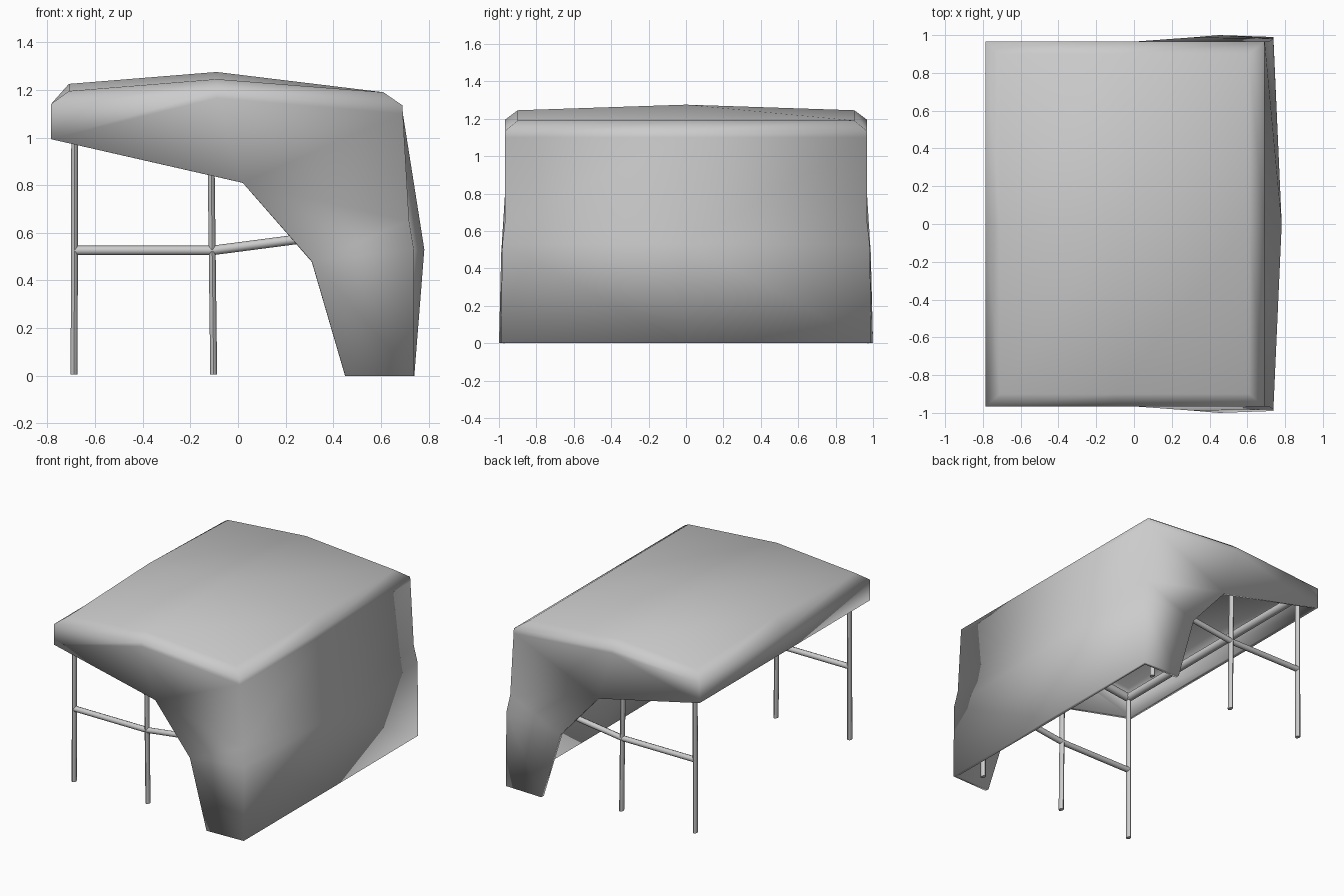
import bpy
import bmesh
from mathutils import Vector, Matrix

if "Cube" in bpy.data.objects:
    bpy.data.objects.remove(bpy.data.objects["Cube"])


def finish(bm, name, angle=None):
    mesh = bpy.data.meshes.new(name)
    bm.to_mesh(mesh)
    bm.free()
    ob = bpy.data.objects.new(name, mesh)
    bpy.context.collection.objects.link(ob)
    bpy.ops.object.select_all(action='DESELECT')
    ob.select_set(True)
    bpy.context.view_layer.objects.active = ob
    if angle is None:
        bpy.ops.object.shade_smooth()
    else:
        bpy.ops.object.shade_smooth_by_angle(angle=angle)
    return ob


# Canvas cover: named points of the front half, mirrored to the back
pts = {
    # roof centre line and roof edge
    'rc0': (-0.71, 0, 1.225), 'rc1': (-0.09, 0, 1.275), 'rc2': (0.61, 0, 1.19),
    're0': (-0.71, -0.9, 1.195), 're1': (-0.09, -0.9, 1.245), 're2': (0.61, -0.9, 1.19),
    # eaves
    'el': (-0.785, 0, 1.14), 'e0': (-0.785, -0.967, 1.14),
    'e1': (-0.09, -0.967, 1.195), 'e2': (0.69, -0.967, 1.135), 'er': (0.69, 0, 1.135),
    # holding line just under the eaves
    'f1': (-0.09, -0.967, 1.165), 'f2': (0.692, -0.967, 1.1), 'fr': (0.692, 0, 1.1),
    # left flap and cut-away hem
    'hl': (-0.785, 0, 0.993), 'h0': (-0.785, -0.967, 0.993),
    'h1': (0.02, -0.967, 0.81), 'h2': (0.31, -0.988, 0.48), 'h3': (0.45, -1, 0),
    # right wall
    'w1': (0.718, -0.968, 0.65), 'w2': (0.738, -0.982, 0.53), 'w3': (0.738, -0.99, 0),
    'c2': (0.782, 0, 0.53), 'c3': (0.74, 0, 0),
}
faces = [
    're0 re1 rc1 rc0', 're1 re2 rc2 rc1',
    'e0 e1 re1 re0', 'e1 e2 re2 re1', 'e2 er rc2 re2', 'el e0 re0 rc0',
    'hl h0 e0 el', 'f1 f2 e2 e1', 'f2 fr er e2',
    'h0 f1 e1 e0', 'h0 h1 f1', 'h1 f2 f1', 'h1 w1 f2', 'h1 h2 w1',
    'h2 w2 w1', 'h2 h3 w3 w2',
    'w1 c2 fr f2', 'w1 w2 c2', 'w2 w3 c3 c2',
]
bm = bmesh.new()
for side in (1, -1):
    vs = {k: bm.verts.new((x, y * side, z)) for k, (x, y, z) in pts.items()}
    for f in faces:
        loop = [vs[k] for k in f.split()]
        bm.faces.new(loop if side == 1 else loop[::-1])
bmesh.ops.remove_doubles(bm, verts=bm.verts[:], dist=0.0005)
cover = finish(bm, "canvas_cover")
# Cloth thickness, folded inwards
thick = cover.modifiers.new("thickness", 'SOLIDIFY')
thick.thickness = 0.03
thick.offset = -1


def pole(name, a, b, r, depth=1.0):
    a, b = Vector(a), Vector(b)
    bm = bmesh.new()
    bmesh.ops.create_cone(bm, cap_ends=True, segments=8, radius1=r, radius2=r,
                          depth=(b - a).length)
    rot = (b - a).to_track_quat('Z', 'Y').to_matrix().to_4x4()
    rot.translation = (a + b) / 2
    bmesh.ops.transform(bm, matrix=rot, verts=bm.verts[:])
    # widen legs front to back
    mid = Matrix.Translation((0, a.y, 0))
    bmesh.ops.transform(bm, matrix=mid @ Matrix.Diagonal((1, depth, 1, 1)) @ mid.inverted(),
                        verts=bm.verts[:])
    finish(bm, name, 0.9)


# Pole frame: three legs per side, middle rails and top rails
for side, y in (("front", -0.875), ("back", 0.875)):
    pole(side + "_left_leg", (-0.688, y, 0.005), (-0.685, y, 1.08), 0.0145, 1.4)
    pole(side + "_middle_leg", (-0.102, y, 0.005), (-0.116, y, 1.15), 0.0145, 1.4)
    pole(side + "_right_leg", (0.575, y, 0.005), (0.575, y, 1.08), 0.0145, 1.4)
    pole(side + "_left_rail", (-0.688, y, 0.526), (-0.109, y, 0.526), 0.02)
    pole(side + "_right_rail", (-0.109, y, 0.526), (0.575, y, 0.615), 0.02)
    pole(side + "_left_top_rail", (-0.685, y, 1.08), (-0.116, y, 1.15), 0.028)
    pole(side + "_right_top_rail", (-0.116, y, 1.15), (0.575, y, 1.08), 0.028)
for name, x, z in (("left", -0.685, 1.08), ("right", 0.575, 1.08)):
    pole(name + "_cross_rail", (x, -0.875, z), (x, 0.875, z), 0.028)
